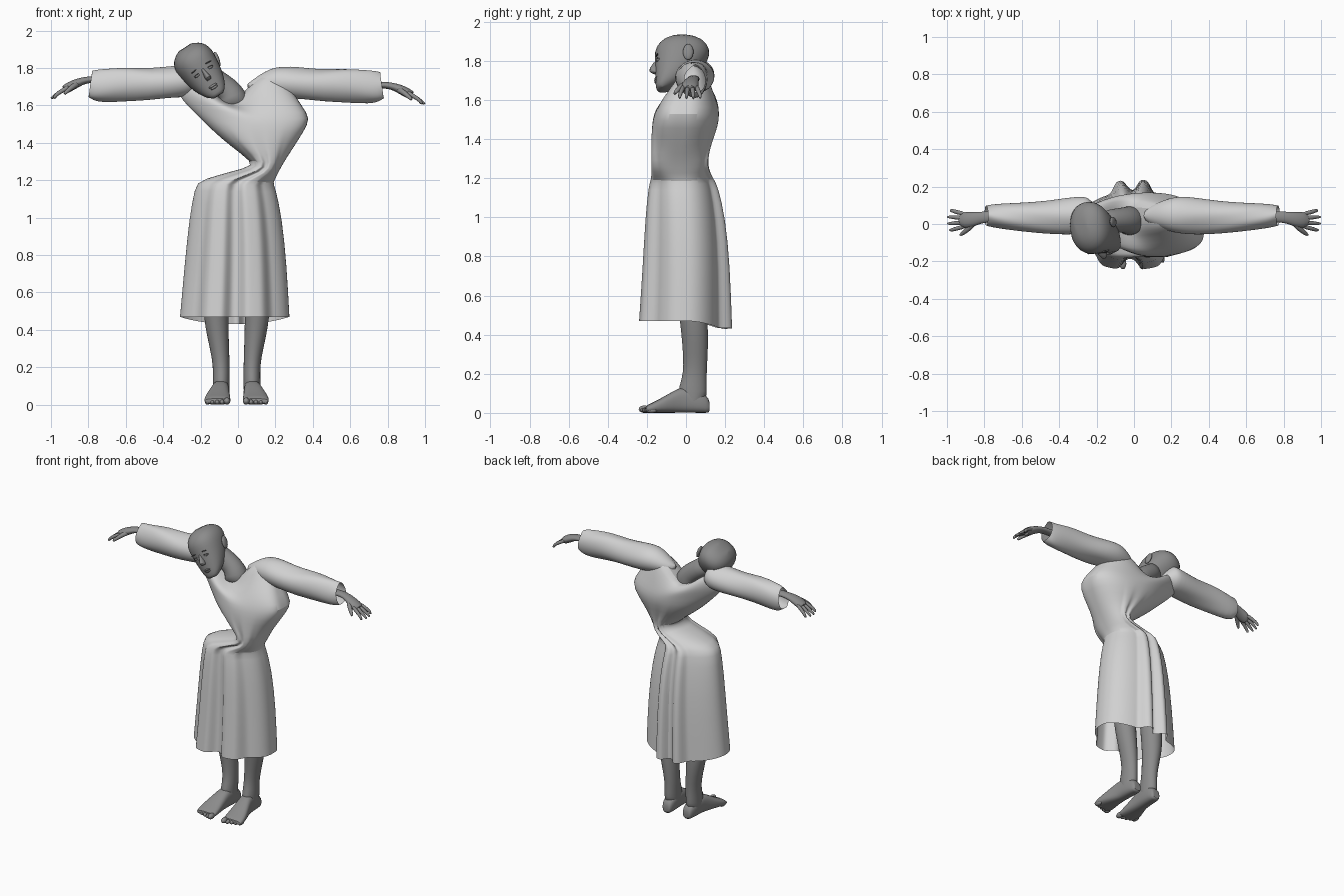
import bpy, bmesh, math
from mathutils import Vector, Matrix

if "Cube" in bpy.data.objects:
    bpy.data.objects.remove(bpy.data.objects["Cube"])


def material(name, v):
    m = bpy.data.materials.new(name)
    m.use_nodes = True
    m.diffuse_color = (v, v, v, 1)
    m.node_tree.nodes["Principled BSDF"].inputs["Base Color"].default_value = (v, v, v, 1)
    return m


CLOTH = material("pale grey cloth", 0.64)
SKIN = material("dark grey skin", 0.26)
BROW = material("charcoal", 0.09)


def finish(name, bm, mat, smooth=1, matrix=None):
    bmesh.ops.recalc_face_normals(bm, faces=bm.faces)
    if matrix:
        bm.transform(matrix)
    me = bpy.data.meshes.new(name)
    bm.to_mesh(me)
    bm.free()
    ob = bpy.data.objects.new(name, me)
    bpy.context.collection.objects.link(ob)
    me.materials.append(mat)
    if smooth:
        mod = ob.modifiers.new("smooth", "SUBSURF")
        mod.levels = mod.render_levels = smooth
    bpy.ops.object.select_all(action="DESELECT")
    ob.select_set(True)
    bpy.context.view_layer.objects.active = ob
    bpy.ops.object.shade_smooth_by_angle(angle=math.radians(60))
    return ob


def loft(rings, n=20, caps=(True, True), power=1.0, deform=None):
    """Skin through rings given as (centre, half axis u, half axis v)."""
    bm = bmesh.new()
    rows = []
    for k, (o, u, v) in enumerate(rings):
        row = []
        for i in range(n):
            a = math.tau * i / n
            c, s = (math.copysign(abs(f) ** power, f) for f in (math.cos(a), math.sin(a)))
            co = Vector(o) + Vector(u) * c + Vector(v) * s
            if deform:
                co = deform(k, c, s, co)
            row.append(bm.verts.new(co))
        rows.append(row)
    for a, b in zip(rows, rows[1:]):
        for i in range(n):
            bm.faces.new((a[i], a[(i + 1) % n], b[(i + 1) % n], b[i]))
    # Ends close with strips from the near half to the far half
    for row, cap in ((rows[0], caps[0]), (rows[-1], caps[1])):
        if cap:
            for i in range(n // 2):
                quad = [row[i], row[i + 1], row[(n - i - 1) % n], row[(n - i) % n]]
                bm.faces.new(list(dict.fromkeys(quad)))
    return bm


def tube(name, points, mat, flat=1.0, n=12):
    """Limb along (x, y, z, radius) points; flat squeezes it in height."""
    rings = []
    for i, p in enumerate(points):
        a, b = points[max(i - 1, 0)], points[min(i + 1, len(points) - 1)]
        d = (Vector(b[:3]) - Vector(a[:3])).normalized()
        side = d.cross(Vector((0, 1, 0))).normalized()
        rings.append((p[:3], side * p[3] * flat, d.cross(side) * p[3]))
    return finish(name, loft(rings, n), mat)


def blob(name, loc, size, mat=SKIN, matrix=None, turn=0):
    bm = bmesh.new()
    bmesh.ops.create_uvsphere(bm, u_segments=16, v_segments=10, radius=1)
    bm.transform(Matrix.Translation(loc) @ Matrix.Rotation(turn, 4, "Y")
                 @ Matrix.Diagonal((*size, 1)))
    return finish(name, bm, mat, 0, matrix)


# Dress: right x, right z, left x, left z, front y, back y, pleat, neck sag
DRESS = [
    (-.31, .47, .275, .47, -.185, .18, 1, 0),
    (-.285, .75, .26, .75, -.175, .178, .85, 0),
    (-.26, 1.0, .235, 1.0, -.17, .163, .7, 0),
    (-.23, 1.165, .20, 1.16, -.165, .135, .5, 0),
    (-.205, 1.205, .185, 1.185, -.158, .122, .4, 0),
    (.06, 1.268, .205, 1.22, -.16, .10, .3, 0),
    (.085, 1.292, .24, 1.29, -.168, .10, .2, 0),
    (-.05, 1.39, .29, 1.365, -.175, .125, .1, 0),
    (-.14, 1.47, .35, 1.46, -.175, .165, 0, 0),
    (-.22, 1.55, .39, 1.53, -.165, .17, 0, .01),
    (-.30, 1.63, .34, 1.60, -.145, .165, 0, .04),
    (-.33, 1.69, .29, 1.68, -.11, .155, 0, .08),
    (-.33, 1.745, .24, 1.75, -.06, .135, 0, .12),
    (-.31, 1.775, .18, 1.785, -.03, .11, 0, .14),
]


def drape(k, c, s, co):
    pleat, sag = DRESS[k][6:]
    lobes = (-.38, .36) if s < 0 else (-.2, .24)
    width = .25 if s < 0 else .13
    push = sum(math.exp(-((c - m) / width) ** 6) for m in lobes) * pleat
    co.y += math.copysign(.06 * push, s)
    # Hem hangs lower behind
    if k == 0:
        co.z -= .04 * max(s, 0) ** 2
    # Cloth is fuller at the left front and slimmer at the right back
    if c > 0 and s < 0:
        co.y -= (.15 if 7 < k < 11 else .04) * (abs(s) ** .45 + s)
    if c < 0 < s and k < 5:
        co.y += .03 * c * s
    # Neckline dips at the neck, and the right shoulder narrows into its sleeve
    spread = .5 if c > .1 else .62
    co.z -= sag * math.exp(-((c - .1) / spread) ** 2) * (1.2 if s < 0 else 1)
    if k > 8 and c < 0:
        co.y += (.045 - co.y) * .6 * c * c * min((k - 8) / 2, 1)
    return co


rings = [(((a + c) / 2, (f + b) / 2, (z + w) / 2), ((c - a) / 2, 0, (w - z) / 2),
          (0, (b - f) / 2, 0)) for a, z, c, w, f, b, p, g in DRESS]
finish("dress", loft(rings, 96, (False, True), .93, drape), CLOTH)

# Sleeves: x, mid z, half height, mid y, half depth
SLEEVE = [(.05, 1.69, .022, .045, .03), (.115, 1.71, .05, .05, .06), (.19, 1.722, .079, .05, .09),
          (.25, 1.722, .086, .048, .10), (.33, 1.718, .086, .042, .10),
          (.45, 1.706, .084, .035, .088), (.58, 1.71, .092, .037, .077), (.69, 1.70, .09, .042, .068),
          (.745, 1.70, .082, .044, .06), (.77, 1.705, .07, .045, .054)]
for label, sx in (("left", 1), ("right", -1)):
    # The right sleeve starts further out, clear of the leaning neck
    off = 0 if sx > 0 else .02
    rings = [((sx * (x + off + off * 30 * max(0, .25 - x)), y, z + off / 3),
              (-sx * h * .14, 0, h), (0, d, 0)) for x, z, h, y, d in SLEEVE]

    def wrinkle(k, c, s, co):
        co.z += .005 * math.sin(5 * k + 4 * s) * (k > 3)
        return co
    finish(label + "_sleeve", loft(rings, 28, (True, False), deform=wrinkle), CLOTH)

    # Hand with four fingers and a thumb
    def hand_point(x, y, z, r):
        return (sx * x, y, z + (0 if sx > 0 else .03), r)
    tube(label + "_palm", [hand_point(*p) for p in (
        (.6, .04, 1.70, .032), (.76, .04, 1.712, .031), (.82, .035, 1.705, .031),
        (.86, .025, 1.69, .041), (.90, .02, 1.67, .046), (.93, .02, 1.652, .04))],
        SKIN, .6)
    for i in range(4):
        y = -.013 + .022 * i
        reach = (.985, 1.0, .998, .98)[i]
        tip = y + .013 * (i - 1.5)
        tube(f"{label}_finger_{i + 1}", [hand_point(*p) for p in (
            (.90, y, 1.67, .013), (.945, (y + tip) / 2, 1.647, .0125),
            (.975, tip, 1.625, .0105), (reach, tip, 1.607, .007))], SKIN, n=8)
    tube(label + "_thumb", [hand_point(*p) for p in (
        (.85, .01, 1.69, .017), (.885, -.025, 1.67, .016), (.915, -.05, 1.645, .012),
        (.93, -.06, 1.63, .008))], SKIN, n=8)

    # Leg: z, mid x, half width, front y, back y
    shift = 0 if sx > 0 else .015
    leg = [(.9, .11, .075, -.07, .10), (.6, .105, .07, -.05, .10), (.46, .102, .066, -.03, .112),
           (.36, .092, .058, -.02, .115), (.24, .076, .046, -.012, .108), (.17, .074, .045, -.022, .106),
           (.11, .075, .046, -.045, .108), (.05, .075, .044, -.03, .105)]
    finish(label + "_leg", loft([((sx * (x + shift), (f + b) / 2, z), (w, 0, 0), (0, (b - f) / 2, 0))
                                 for z, x, w, f, b in leg]), SKIN)
    # Foot: y, mid x, half width, top z
    foot = [(.122, .071, .024, .06), (.108, .071, .038, .09), (.05, .074, .045, .115),
            (-.01, .076, .046, .138), (-.06, .083, .052, .115), (-.13, .093, .067, .074),
            (-.18, .096, .072, .048), (-.208, .095, .065, .037)]
    finish(label + "_foot", loft([((sx * (x + shift), y, t / 2), (w, 0, 0), (0, 0, t / 2))
                                  for y, x, w, t in foot], power=.75), SKIN)
    for i in range(5):
        r = .019 if i == 0 else .0135
        blob(f"{label}_toe_{i + 1}", (sx * (.044 + shift + .026 * i), -.212 + .009 * i, r),
             (r * .95, .03, r))

# Neck rises out of the collar and leans to the right
tube("neck", [(-.18, .0, 1.78, .06), (-.115, .018, 1.728, .064), (-.06, .022, 1.69, .066),
              (-.025, .02, 1.65, .076), (-.02, .015, 1.585, .087)], SKIN, n=20)

# Head tilts to its right: local z, half width, front y, back y
TILT = (Matrix.Translation((-.208, -.025, 1.796)) @ Matrix.Rotation(math.radians(-33), 4, "Y")
        @ Matrix.Rotation(math.radians(6), 4, "Z"))
HEAD = [(-.178, .027, -.122, -.08), (-.162, .053, -.13, -.045), (-.12, .08, -.132, .03),
        (-.06, .099, -.134, .085), (0, .11, -.136, .13), (.05, .115, -.138, .15),
        (.09, .104, -.123, .14), (.12, .078, -.085, .108), (.138, .038, -.038, .058)]
head = loft([((0, (f + b) / 2, z), (w, 0, 0), (0, (b - f) / 2, 0)) for z, w, f, b in HEAD], 20, power=.9)
finish("head", head, SKIN, matrix=TILT)
nose = [(-.005, .008, -.12, .02), (-.035, .011, -.128, .024), (-.066, .019, -.138, .034),
        (-.08, .013, -.13, .02)]
finish("nose", loft([((0, y, z), (w, 0, 0), (0, d, 0)) for z, w, y, d in nose], 12), SKIN, matrix=TILT)
for lip, z, w in (("upper_lip", -.116, .027), ("lower_lip", -.128, .022)):
    blob(lip, (0, -.126, z), (w, .012, .007), SKIN, TILT)
for label, sx in (("left", 1), ("right", -1)):
    blob(label + "_ear", (sx * .111, .025, -.01), (.013, .027, .043), SKIN, TILT, sx * .25)
    blob(label + "_eye", (sx * .04, -.12, -.026), (.018, .012, .008), SKIN, TILT)
    blob(label + "_lash", (sx * .04, -.127, -.02), (.019, .0045, .002), BROW, TILT, sx * .1)
    blob(label + "_brow", (sx * .042, -.128, .003), (.024, .0045, .003), BROW, TILT, sx * .1)
